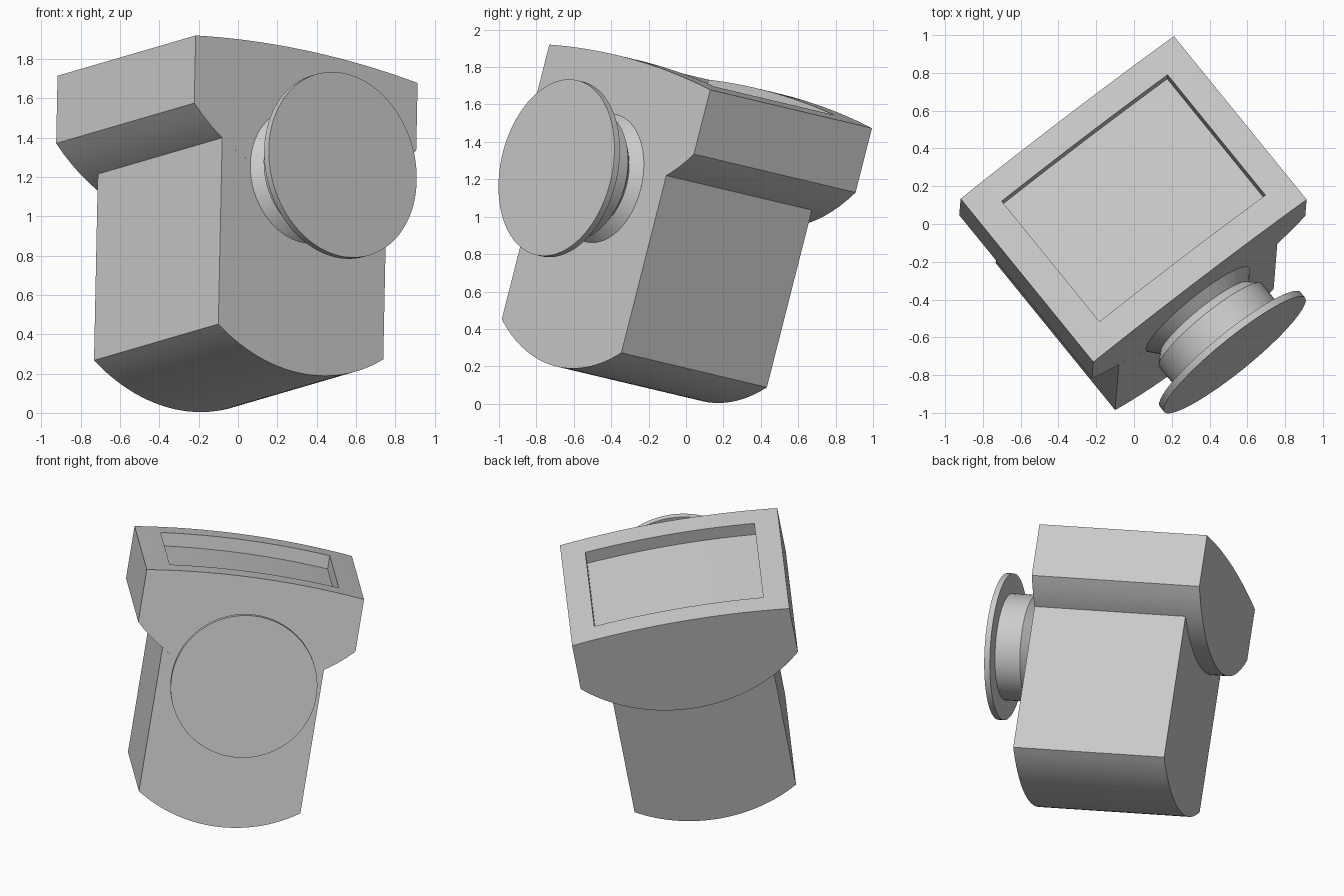
import bpy, bmesh, math
from mathutils import Matrix, Vector

if "Cube" in bpy.data.objects:
    bpy.data.objects.remove(bpy.data.objects["Cube"], do_unlink=True)

# Tilted frame: x = width, y = depth towards the back, z = height
ux = Vector((0.785, 0.598, -0.168)).normalized()
uy = Vector((-0.624, 0.760, -0.180))
uy = (uy - ux * uy.dot(ux)).normalized()
uz = ux.cross(uy)
corner = Vector((-0.10, -0.985, 0.452))
frame = Matrix((ux, uy, uz)).transposed().to_4x4()
frame.translation = corner + ux * 0.535

grey = bpy.data.materials.new("plain grey")
grey.use_nodes = True
colour = (0.6, 0.6, 0.6, 1.0)
grey.diffuse_color = colour
grey.node_tree.nodes["Principled BSDF"].inputs["Base Color"].default_value = colour


def arc(half, edge_z, sag, x0, x1, steps=28):
    """Points on a circle through (+-half, edge_z) that bulges by sag (down if negative)."""
    s = abs(sag)
    r = (half * half + s * s) / (2 * s)
    sign = 1 if sag > 0 else -1
    pts = []
    for i in range(steps + 1):
        x = x0 + (x1 - x0) * i / steps
        rise = math.sqrt(r * r - x * x) - (r - s)
        pts.append((x, edge_z + sign * rise))
    return pts


def finish(name, bm):
    bmesh.ops.recalc_face_normals(bm, faces=bm.faces[:])
    mesh = bpy.data.meshes.new(name)
    bm.to_mesh(mesh)
    bm.free()
    mesh.materials.append(grey)
    obj = bpy.data.objects.new(name, mesh)
    bpy.context.collection.objects.link(obj)
    obj.matrix_world = frame
    return obj


def prism(name, profile, y0, y1):
    """Extrude an x-z profile from y0 to y1."""
    bm = bmesh.new()
    face = bm.faces.new([bm.verts.new((x, y0, z)) for x, z in profile])
    ext = bmesh.ops.extrude_face_region(bm, geom=[face])
    moved = [g for g in ext["geom"] if isinstance(g, bmesh.types.BMVert)]
    bmesh.ops.translate(bm, verts=moved, vec=(0, y1 - y0, 0))
    return finish(name, bm)


def lathe(name, profile, centre_z, segments=64):
    """Spin (radius, y) points about the depth axis."""
    bm = bmesh.new()
    verts = [bm.verts.new((r, y, centre_z)) for r, y in profile]
    edges = [bm.edges.new(p) for p in zip(verts, verts[1:])]
    bmesh.ops.spin(bm, geom=verts + edges, cent=(0, 0, centre_z), axis=(0, 1, 0),
                   angle=math.tau, steps=segments, use_duplicate=False)
    bmesh.ops.remove_doubles(bm, verts=bm.verts[:], dist=1e-5)
    return finish(name, bm)


def smooth(obj):
    bpy.ops.object.select_all(action="DESELECT")
    obj.select_set(True)
    bpy.context.view_layer.objects.active = obj
    bpy.ops.object.shade_smooth_by_angle(angle=math.radians(25))


HEAD, BODY = 0.72, 0.535
HEAD_LOW, HEAD_TOP, HEAD_SAG, CROWN = 1.128, 1.483, 0.305, 0.045

# Body: rounded bottom, top following the underside of the head
body = prism("body",
             arc(BODY, 0.0, -0.165, -BODY, BODY)
             + arc(HEAD, HEAD_LOW, -HEAD_SAG, BODY, -BODY), 0.0, 1.02)

# Head: rounded underside and slightly crowned top
head = prism("head",
             arc(HEAD, HEAD_LOW, -HEAD_SAG, -HEAD, HEAD)
             + arc(HEAD, HEAD_TOP, CROWN, HEAD, -HEAD), 0.0, 1.133)

# Rectangular recess in the top of the head
cutter = prism("recess_cutter",
               arc(HEAD, HEAD_TOP - 0.09, CROWN, -0.56, 0.56)
               + [(0.56, 1.8), (-0.56, 1.8)], 0.15, 0.985)
cutter.hide_render = True
cut = head.modifiers.new("recess", "BOOLEAN")
cut.operation = "DIFFERENCE"
cut.solver = "EXACT"
cut.object = cutter
bpy.context.view_layer.update()
bpy.context.view_layer.objects.active = head
bpy.ops.object.modifier_apply(modifier=cut.name)
bpy.data.objects.remove(cutter, do_unlink=True)

# Front knob: grooved neck and wide thin disc
neck = lathe("knob_neck", [(0.35, 0.0), (0.30, -0.06), (0.35, -0.11), (0.35, -0.28)], 0.87)
disc = lathe("knob_disc", [(0.0, -0.278), (0.48, -0.278), (0.48, -0.316), (0.0, -0.316)], 0.87, 96)

for part in (body, head, neck, disc):
    smooth(part)
